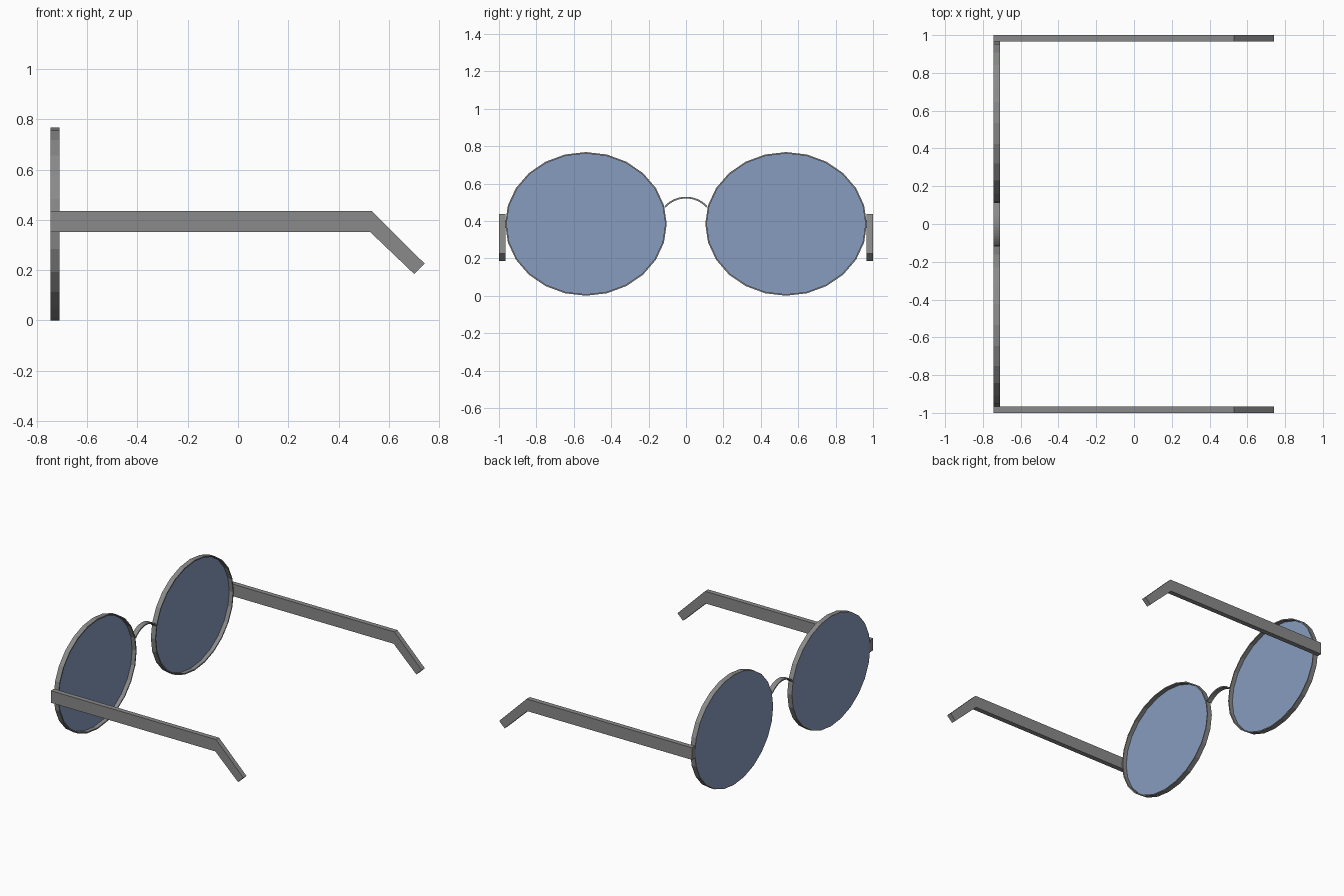
import bpy, bmesh
from math import sin, cos, pi, radians

if "Cube" in bpy.data.objects:
    bpy.data.objects.remove(bpy.data.objects["Cube"], do_unlink=True)


def material(name, color):
    m = bpy.data.materials.new(name)
    m.use_nodes = True
    m.diffuse_color = (*color, 1)
    m.node_tree.nodes["Principled BSDF"].inputs["Base Color"].default_value = (*color, 1)
    return m


GREY = material("grey metal", (0.25, 0.255, 0.25))
BLUE = material("blue lens", (0.245, 0.335, 0.52))
FRONT, BACK = -0.745, -0.71     # depth of the front frame
SIDES = 24
RY, RZ, WALL = 0.432, 0.384, 0.008
CY, CZ = 0.535, 0.384


def prism(name, outline, axis, lo, hi, mat):
    """Extrude a closed 2D outline along x or y."""
    bm = bmesh.new()
    place = (lambda p, d: (d, *p)) if axis == "x" else (lambda p, d: (p[0], d, p[1]))
    face = bm.faces.new([bm.verts.new(place(p, lo)) for p in outline])
    ext = bmesh.ops.extrude_face_region(bm, geom=[face])
    shift = (hi - lo, 0, 0) if axis == "x" else (0, hi - lo, 0)
    bmesh.ops.translate(bm, vec=shift, verts=[v for v in ext["geom"] if isinstance(v, bmesh.types.BMVert)])
    return finish(name, bm, mat)


def finish(name, bm, mat):
    bmesh.ops.recalc_face_normals(bm, faces=bm.faces)
    mesh = bpy.data.meshes.new(name)
    bm.to_mesh(mesh)
    bm.free()
    mesh.materials.append(mat)
    obj = bpy.data.objects.new(name, mesh)
    bpy.context.collection.objects.link(obj)
    return obj


def ellipse(cy, inset=0.0):
    return [(cy + (RY - inset) * cos(2 * pi * i / SIDES), CZ + (RZ - inset) * sin(2 * pi * i / SIDES))
            for i in range(SIDES)]


def rim(name, cy):
    """Thin open ring around a lens."""
    bm = bmesh.new()
    loops = [[bm.verts.new((x, *p)) for p in ellipse(cy, inset)]
             for x, inset in ((FRONT, 0), (BACK, 0), (BACK, WALL), (FRONT, WALL))]
    for k in range(4):
        a, b = loops[k], loops[(k + 1) % 4]
        for i in range(SIDES):
            j = (i + 1) % SIDES
            bm.faces.new((a[i], a[j], b[j], b[i]))
    return finish(name, bm, GREY)


# Rims, lenses and temples on both sides
arm = [(FRONT, 0.352), (0.525, 0.352), (0.70, 0.185), (0.742, 0.226), (0.53, 0.436), (FRONT, 0.436)]
for side, s in (("right", -1), ("left", 1)):
    rim(side + "_rim", s * CY)
    prism(side + "_lens", ellipse(s * CY, WALL * 0.7), "x", FRONT, FRONT + 0.006, BLUE)
    prism(side + "_temple", arm, "y", s * 0.966, s * 1.0, GREY)

# Arched nose bridge
R, MID, STEPS = 0.157, 0.372, 16
span = [radians(43 + 94 * i / STEPS) for i in range(STEPS + 1)]
arc = [((R - t) * cos(a), MID + (R - t) * sin(a))
       for t, angles in ((0, span), (0.009, span[::-1])) for a in angles]
prism("nose_bridge", arc, "x", FRONT, BACK, GREY)
